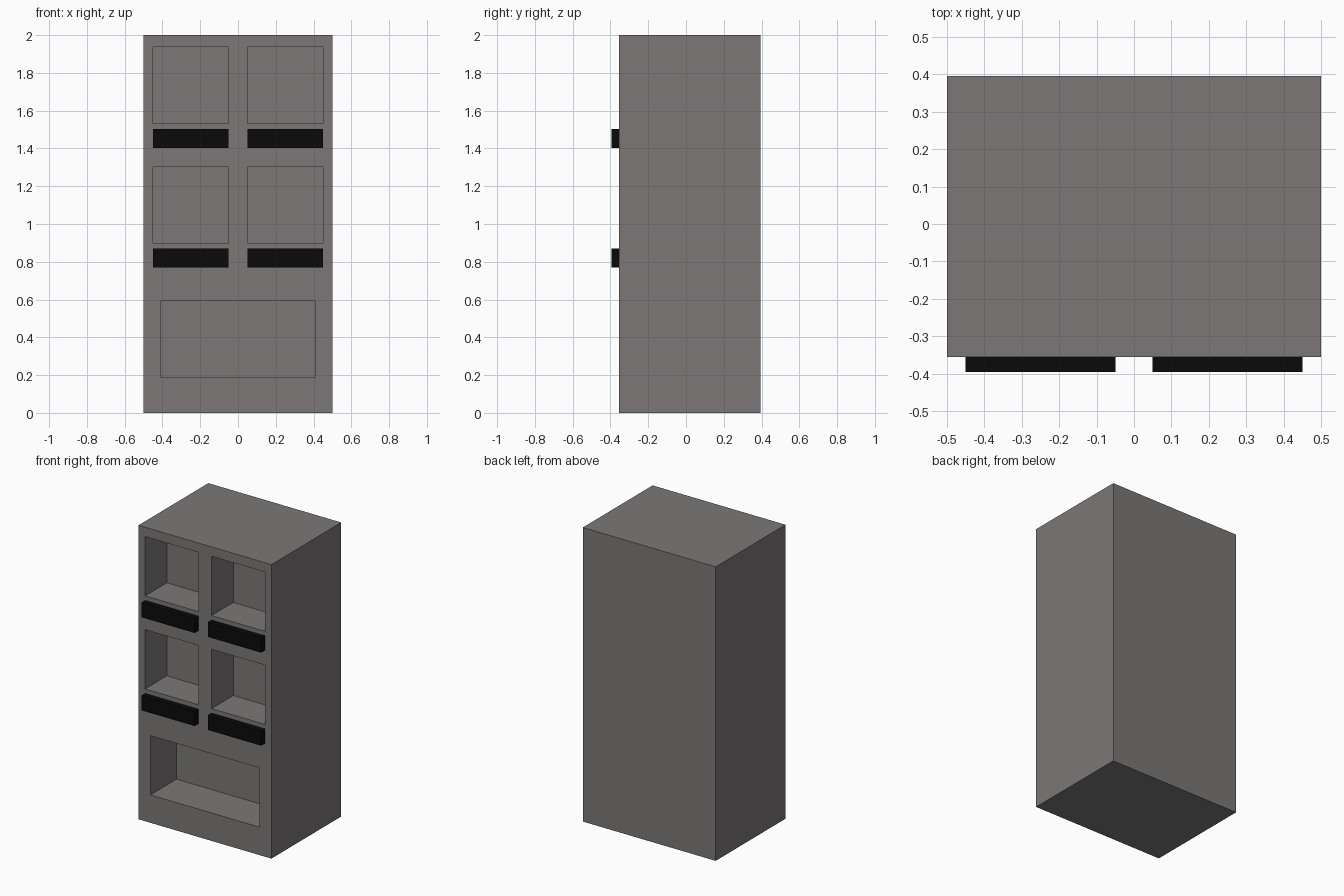
import bpy

if "Cube" in bpy.data.objects:
    bpy.data.objects.remove(bpy.data.objects["Cube"])

FRONT, BACK = -0.355, 0.395


def material(name, color):
    mat = bpy.data.materials.new(name)
    mat.diffuse_color = (*color, 1)
    mat.use_nodes = True
    mat.node_tree.nodes["Principled BSDF"].inputs["Base Color"].default_value = mat.diffuse_color
    return mat


def box(name, x, y, z, mat):
    """Box spanning the (min, max) ranges on each axis."""
    spans = (x, y, z)
    bpy.ops.mesh.primitive_cube_add(size=1, location=[(a + b) / 2 for a, b in spans])
    obj = bpy.context.object
    obj.name = name
    obj.scale = [b - a for a, b in spans]
    bpy.ops.object.transform_apply(location=False, rotation=False, scale=True)
    obj.data.materials.append(mat)
    return obj


def recess(target, x, z, depth, mat):
    """Cut an open compartment into the front of the target."""
    cutter = box("recess_cutter", x, (FRONT - 0.1, FRONT + depth), z, mat)
    cutter.hide_render = True
    mod = target.modifiers.new("recess", 'BOOLEAN')
    mod.operation = 'DIFFERENCE'
    mod.solver = 'EXACT'
    mod.object = cutter
    bpy.context.view_layer.objects.active = target
    bpy.ops.object.modifier_apply(modifier=mod.name)
    bpy.data.objects.remove(cutter, do_unlink=True)


grey = material("warm_grey", (0.2, 0.185, 0.185))
black = material("black", (0.003, 0.003, 0.003))

# Cabinet body
cabinet = box("cabinet", (-0.5, 0.5), (FRONT, BACK), (0, 2), grey)

# Four square compartments, each with a black strip below
for row, floor in (("lower", 0.9), ("upper", 1.533)):
    for side, x in (("left", (-0.45, -0.05)), ("right", (0.05, 0.45))):
        recess(cabinet, x, (floor, floor + 0.403), 0.233, grey)
        box(f"{row}_{side}_strip", x, (-0.395, FRONT),
            (floor - 0.13, floor - 0.03), black)

# Wide bottom tray
recess(cabinet, (-0.41, 0.41), (0.19, 0.593), 0.28, grey)
